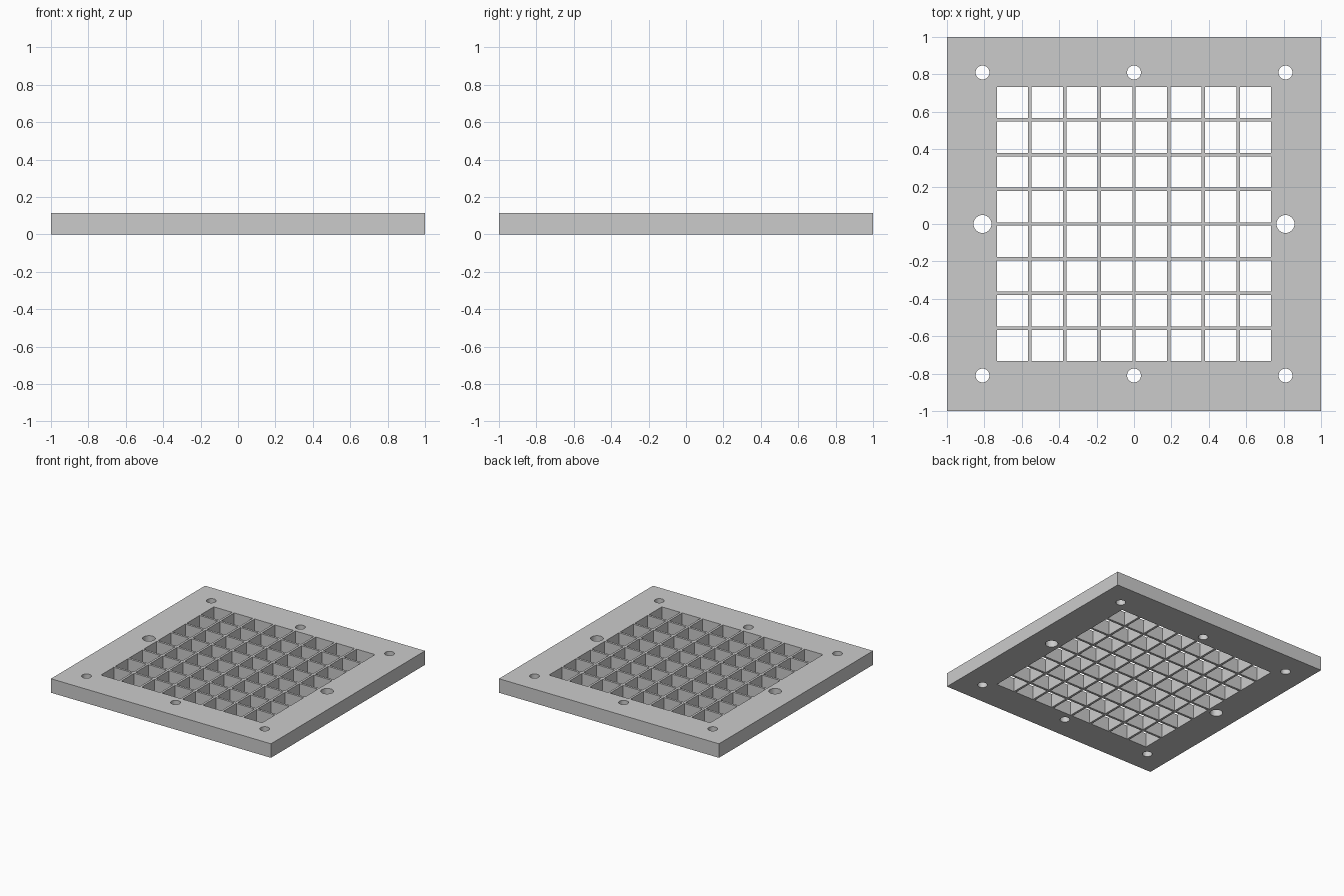
import bpy, bmesh
from math import cos, sin, tau

old = bpy.data.objects.get("Cube")
if old:
    bpy.data.objects.remove(old, do_unlink=True)

THICK = 0.115
PITCH, CELL, CELLS = 0.1855, 0.167, 8
HOLE = 0.81

grey = bpy.data.materials.new("light grey")
grey.use_nodes = True
colour = (0.6, 0.6, 0.6, 1)
grey.diffuse_color = colour
grey.node_tree.nodes["Principled BSDF"].inputs["Base Color"].default_value = colour

# Flat outline of the plate; inner loops become openings
outline = bpy.data.curves.new("plate_outline", "CURVE")
outline.dimensions = "2D"
outline.fill_mode = "BOTH"
outline.extrude = THICK / 2


def loop(points):
    spline = outline.splines.new("POLY")
    spline.points.add(len(points) - 1)
    for p, (x, y) in zip(spline.points, points):
        p.co = (x, y, 0, 1)
    spline.use_cyclic_u = True
    spline.use_smooth = False


def square(x, y, size):
    h = size / 2
    loop([(x - h, y - h), (x + h, y - h), (x + h, y + h), (x - h, y + h)])


def circle(x, y, r, n=32):
    loop([(x + r * cos(tau * i / n), y + r * sin(tau * i / n)) for i in range(n)])


square(0, 0, 2)

# Grid of square openings
centres = [(i - (CELLS - 1) / 2) * PITCH for i in range(CELLS)]
for x in centres:
    for y in centres:
        square(x, y, CELL)

# Bolt holes around the rim, larger ones at the left and right
for x in (-HOLE, 0, HOLE):
    for y in (-HOLE, 0, HOLE):
        if x or y:
            circle(x, y, 0.037 if y else 0.048)

# Turn the outline into a solid mesh
helper = bpy.data.objects.new("plate_outline", outline)
bpy.context.collection.objects.link(helper)
graph = bpy.context.evaluated_depsgraph_get()
mesh = bpy.data.meshes.new_from_object(helper.evaluated_get(graph))
bpy.data.objects.remove(helper, do_unlink=True)

bm = bmesh.new()
bm.from_mesh(mesh)
bmesh.ops.remove_doubles(bm, verts=bm.verts, dist=0.0005)
bmesh.ops.translate(bm, verts=bm.verts, vec=(0, 0, THICK / 2))
bmesh.ops.recalc_face_normals(bm, faces=bm.faces)
bm.to_mesh(mesh)
bm.free()

mesh.materials.clear()
mesh.materials.append(grey)
plate = bpy.data.objects.new("grid_plate", mesh)
bpy.context.collection.objects.link(plate)
